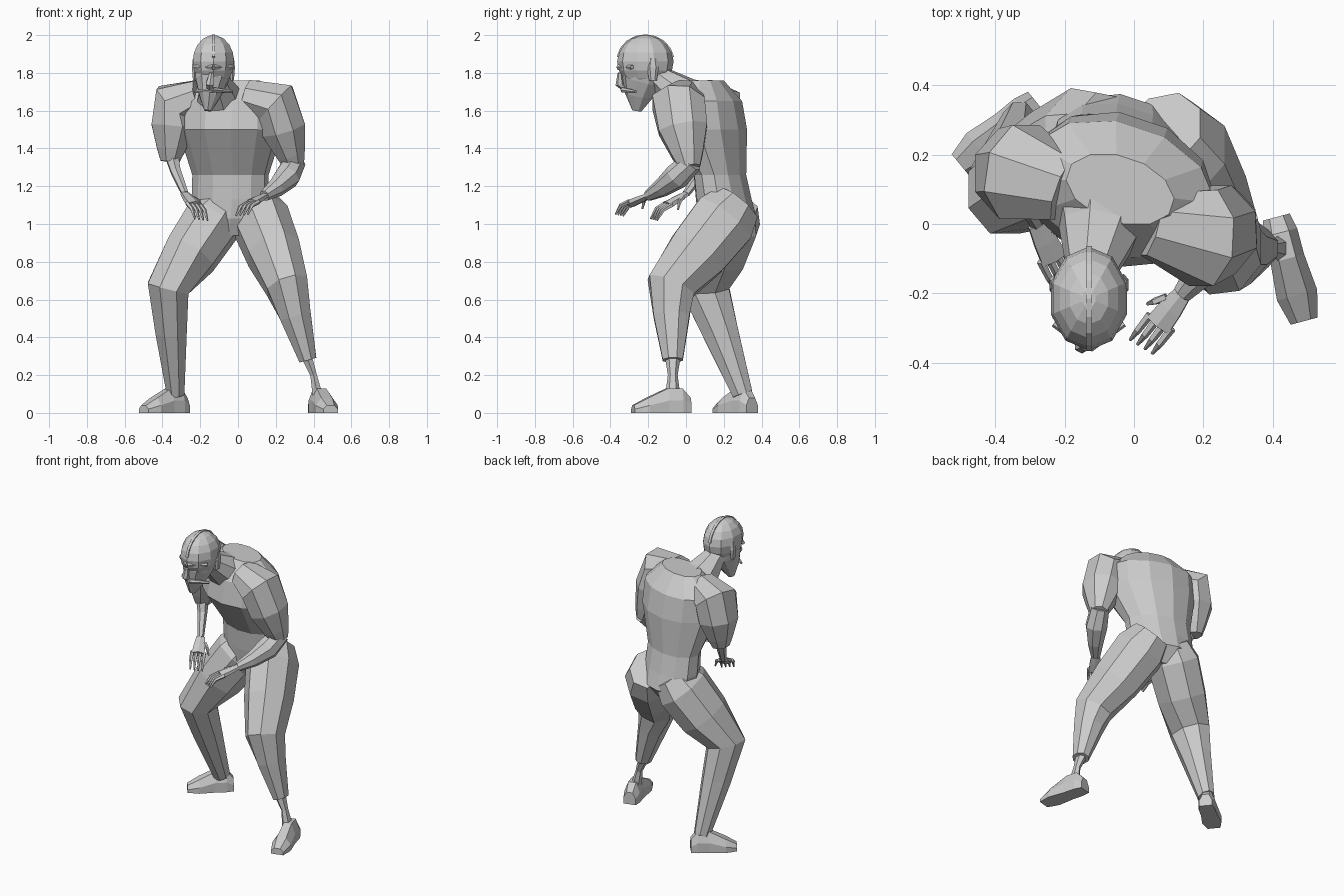
import bpy, bmesh, math
from mathutils import Vector

cube = bpy.data.objects.get("Cube")
if cube:
    bpy.data.objects.remove(cube)

grey = bpy.data.materials.new("plain grey")
grey.use_nodes = True
grey.diffuse_color = (0.6, 0.6, 0.6, 1)
grey.node_tree.nodes["Principled BSDF"].inputs["Base Color"].default_value = grey.diffuse_color

ACROSS, AHEAD, UP = Vector((1, 0, 0)), Vector((0, -1, 0)), Vector((0, 0, 1))
TWIST = Vector((0.9, -0.3, 0))


def skin(name, rings):
    """Bridge rings of points into one closed flat-shaded mesh."""
    bm = bmesh.new()
    loops = [[bm.verts.new(point) for point in ring] for ring in rings]
    for lower, upper in zip(loops, loops[1:]):
        for i in range(len(lower)):
            bm.faces.new((lower[i - 1], lower[i], upper[i], upper[i - 1]))
    bm.faces.new(loops[0])
    bm.faces.new(loops[-1])
    bmesh.ops.recalc_face_normals(bm, faces=bm.faces)
    mesh = bpy.data.meshes.new(name)
    bm.to_mesh(mesh)
    bm.free()
    mesh.materials.append(grey)
    bpy.context.collection.objects.link(bpy.data.objects.new(name, mesh))


def loft(name, path, radii, side=ACROSS, sides=8, depth=1.0):
    """Elliptical rings square to a path; depth is the ratio to the width."""
    path = [Vector(point) for point in path]
    rings = []
    for i, (centre, radius) in enumerate(zip(path, radii)):
        along = (path[min(i + 1, len(path) - 1)] - path[max(i - 1, 0)]).normalized()
        wide = (side - along * side.dot(along)).normalized() * radius
        deep = along.cross(wide) * depth
        angles = [(corner + 0.5) * math.tau / sides for corner in range(sides)]
        rings.append([centre + wide * math.cos(a) + deep * math.sin(a) for a in angles])
    skin(name, rings)


def leg(name, hip, knee, ankle):
    """Thigh and calf in one piece, tapering to the ankle."""
    hip, knee, ankle = Vector(hip), Vector(knee), Vector(ankle)
    path = [hip.lerp(knee, -0.25), hip, hip.lerp(knee, 0.5), knee, knee.lerp(ankle, 0.4), ankle]
    loft(name, path, (0.12, 0.16, 0.15, 0.12, 0.09, 0.05), depth=1.15)


def upper_arm(name, root, shoulder, elbow):
    """Heavy rounded shoulder running down to the elbow."""
    shoulder, elbow = Vector(shoulder), Vector(elbow)
    path = [root, shoulder, shoulder.lerp(elbow, 0.4), shoulder.lerp(elbow, 0.8), elbow]
    loft(name, path, (0.1, 0.15, 0.14, 0.09, 0.06), AHEAD, depth=0.9)


def foot(name, heel, toe):
    """Flat-soled wedge, highest at the instep."""
    heel, toe = Vector(heel), Vector(toe)
    wide = (toe - heel).cross(UP).normalized()
    rings = []
    for place, width, height in ((0, 0.04, 0.08), (0.15, 0.05, 0.13), (0.4, 0.05, 0.13),
                                 (0.75, 0.06, 0.08), (1, 0.04, 0.04)):
        half = [(width, 0), (width, height / 2), (width / 2, height)]
        outline = half + [(-w, h) for w, h in reversed(half)]
        rings.append([heel.lerp(toe, place) + wide * w + UP * h for w, h in outline])
    skin(name, rings)


def hand(name, wrist, knuckles, thumb_side):
    """Palm, four curled fingers and a thumb."""
    wrist, knuckles, thumb_side = Vector(wrist), Vector(knuckles), Vector(thumb_side).normalized()
    reach = knuckles - wrist
    loft(name + "_palm", [wrist, wrist.lerp(knuckles, 0.5), knuckles],
         (0.03, 0.04, 0.045), thumb_side, 6, 0.5)
    digits = {f"finger_{i + 1}": (knuckles - reach * 0.1 + thumb_side * (i - 1.5) * 0.025, reach)
              for i in range(4)}
    digits["thumb"] = (wrist.lerp(knuckles, 0.3) + thumb_side * 0.03, reach * 0.5 + thumb_side * 0.04)
    for digit, (base, stretch) in digits.items():
        bend = base + stretch * 0.5
        tip = bend + stretch * 0.3 - UP * 0.035
        loft(f"{name}_{digit}", [base, bend, tip], (0.013, 0.011, 0.005), thumb_side, 5)


# Twisted torso, with the right shoulder held back
torso = [(0.2, 0.94, 0.1, 0.1), (0.22, 1.03, 0.2, 0.16), (0.2, 1.13, 0.22, 0.15),
         (0.18, 1.26, 0.22, 0.14), (0.1, 1.5, 0.3, 0.23), (0.1, 1.65, 0.3, 0.2), (0.1, 1.76, 0.17, 0.1)]
rings = []
for y, z, width, depth in torso:
    back = UP.cross(TWIST)
    angles = [(corner + 0.5) * math.tau / 12 for corner in range(12)]
    rings.append([Vector((-0.04, y, z)) + TWIST * width * math.cos(a) + back * depth * math.sin(a)
                  for a in angles])
skin("torso", rings)
loft("neck", [(-0.08, 0.08, 1.62), (-0.1, -0.02, 1.68), (-0.12, -0.12, 1.76), (-0.13, -0.17, 1.8)],
     (0.17, 0.12, 0.08, 0.07), TWIST, depth=0.9)

# Head: rounded skull with a pointed, bearded jaw
face = Vector((-0.13, -0.215, 1.86))
tilts = [step * math.pi / 9 for step in range(-4, 5)]
loft("skull", [face + UP * 0.14 * math.sin(t) for t in tilts],
     [0.115 * math.cos(t) for t in tilts], sides=10, depth=1.3)
loft("jaw", [face - UP * 0.04, (-0.14, -0.23, 1.76), (-0.15, -0.25, 1.68), (-0.16, -0.26, 1.6)],
     (0.1, 0.09, 0.06, 0.02), sides=10, depth=1.25)
loft("nose", [(-0.14, -0.35, 1.8), (-0.15, -0.35, 1.74), (-0.15, -0.33, 1.72)],
     (0.012, 0.024, 0.015), sides=6)
loft("crown_ridge", [face + AHEAD * 0.15 * math.sin(t) + UP * 0.14 * math.cos(t) for t in tilts],
     [0.012] * len(tilts), sides=4, depth=0.5)
for side, turn in (("left", 1), ("right", -1)):
    outer = face + ACROSS * turn * 0.1
    loft(side + "_brow", [face + AHEAD * 0.14 - UP * 0.03, outer + AHEAD * 0.07 - UP * 0.03],
         (0.016, 0.012), UP, 6)
    loft(side + "_moustache", [face + AHEAD * 0.12 - UP * 0.15, outer + AHEAD * 0.05 - UP * 0.16],
         (0.015, 0.008), UP, 6)
    ear = outer - AHEAD * 0.04
    loft(side + "_ear", [ear - UP * 0.1, ear - UP * 0.03, ear + UP * 0.02],
         (0.01, 0.016, 0.01), sides=6, depth=2)

# Left arm, reaching across the front
upper_arm("left_upper_arm", (0.05, 0, 1.68), (0.2, -0.04, 1.64), (0.3, 0.02, 1.3))
left_wrist = (0.14, -0.2, 1.15)
loft("left_forearm", [(0.3, 0.03, 1.33), (0.26, -0.05, 1.25), (0.2, -0.13, 1.19), left_wrist],
     (0.06, 0.07, 0.05, 0.03), UP)
hand("left_hand", left_wrist, (0.07, -0.29, 1.11), (-0.8, 0.5, -0.1))

# Right arm, a full sleeve ending in a bare thin forearm
upper_arm("right_upper_arm", (-0.2, 0.1, 1.68), (-0.33, 0.15, 1.64), (-0.36, 0.14, 1.33))
right_wrist = (-0.28, 0, 1.16)
loft("right_forearm", [(-0.35, 0.12, 1.36), (-0.33, 0.09, 1.28), right_wrist],
     (0.04, 0.03, 0.02), sides=6)
hand("right_hand", right_wrist, (-0.23, -0.1, 1.1), (0.8, 0.4, -0.1))

# Left leg, cut off at a cuff above a slim peg
cuff = (0.37, -0.07, 0.28)
leg("left_leg", (0.12, 0.2, 1.02), (0.26, -0.08, 0.67), cuff)
loft("left_peg", [cuff, (0.4, -0.07, 0.2), (0.42, -0.07, 0.1)], (0.03, 0.02, 0.03), sides=6, depth=1.3)
foot("left_foot", (0.41, 0.02, 0), (0.49, -0.28, 0))

# Right leg, bent and set back
leg("right_leg", (-0.13, 0.22, 1.02), (-0.37, 0.1, 0.66), (-0.33, 0.3, 0.1))
foot("right_foot", (-0.28, 0.35, 0), (-0.5, 0.17, 0))
